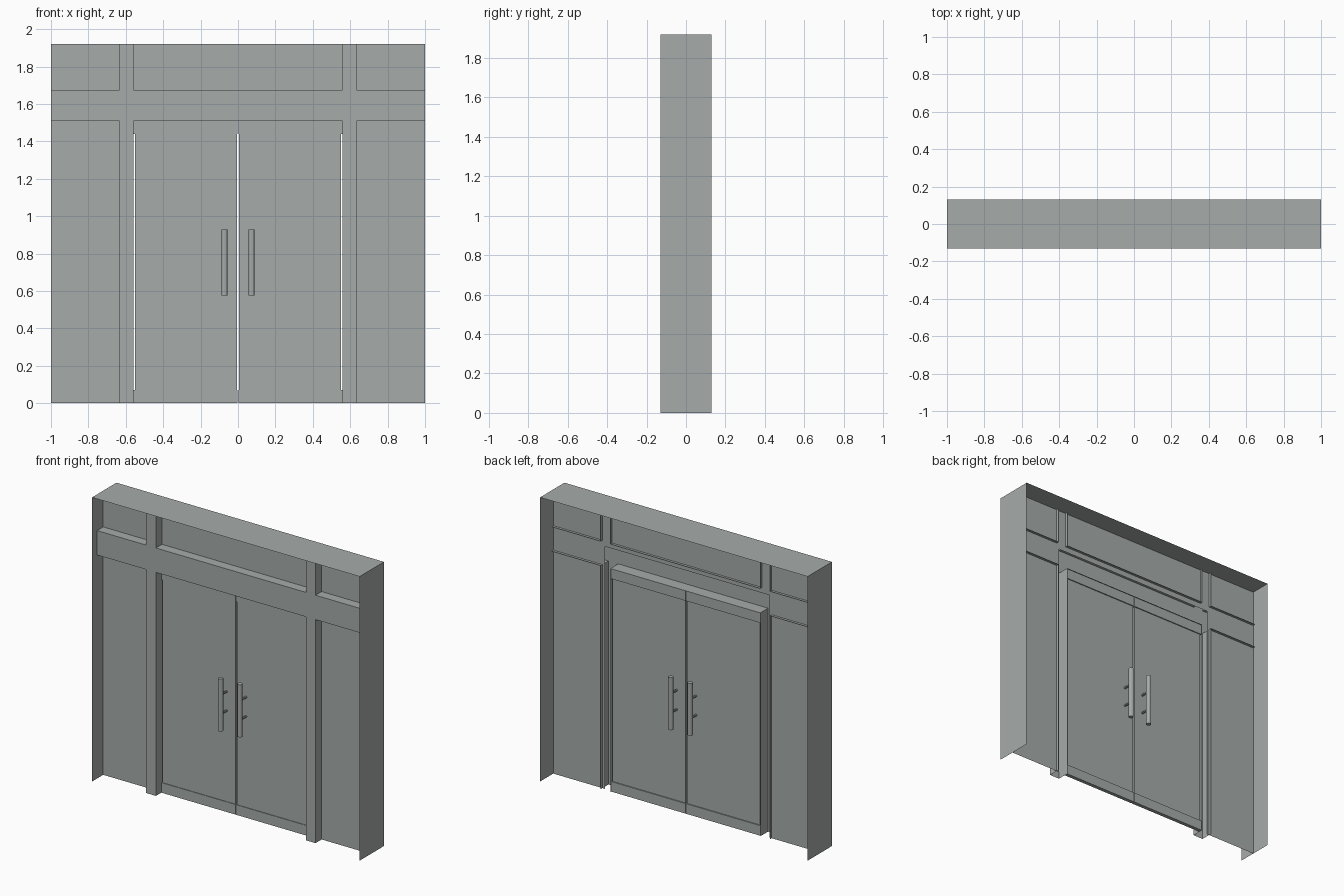
import bpy, math

if "Cube" in bpy.data.objects:
    bpy.data.objects.remove(bpy.data.objects["Cube"])

mat = bpy.data.materials.new("grey_metal")
mat.diffuse_color = (0.38, 0.41, 0.40, 1)
mat.use_nodes = True
mat.node_tree.nodes["Principled BSDF"].inputs["Base Color"].default_value = mat.diffuse_color

W, H, D = 1.0, 1.92, 0.13            # half width, height, half depth
MI, MO = 0.56, 0.633                 # mullion inner / outer x
T0, T1 = 1.51, 1.675                 # transom bottom / top z
YF, YB, YW = -0.076, 0.007, -0.011   # channel front, flange back, wall plane


def finish(name, verts, faces):
    me = bpy.data.meshes.new(name)
    me.from_pydata(verts, [], faces)
    me.materials.append(mat)
    ob = bpy.data.objects.new(name, me)
    bpy.context.collection.objects.link(ob)
    return ob


def sheets(name, quads):
    """Thin surfaces, each a list of four corners."""
    verts, faces = [], []
    for q in quads:
        n = len(verts)
        verts += q
        faces.append((n, n + 1, n + 2, n + 3))
    return finish(name, verts, faces)


def xz(x0, x1, z0, z1, y):           # faces -y
    return [(x0, y, z0), (x1, y, z0), (x1, y, z1), (x0, y, z1)]


def upright(x, z0, z1, y0, y1):
    return [(x, y0, z0), (x, y1, z0), (x, y1, z1), (x, y0, z1)]


def level(z, x0, x1, y0, y1):
    return [(x0, y0, z), (x1, y0, z), (x1, y1, z), (x0, y1, z)]


def box(name, x0, x1, y0, y1, z0, z1):
    v = [(x, y, z) for z in (z0, z1) for y in (y0, y1) for x in (x0, x1)]
    f = [(0, 2, 3, 1), (4, 5, 7, 6), (0, 1, 5, 4), (2, 6, 7, 3), (0, 4, 6, 2), (1, 3, 7, 5)]
    return finish(name, v, f)


def rod(name, r, length, loc, rot, sides):
    bpy.ops.mesh.primitive_cylinder_add(vertices=sides, radius=r, depth=length,
                                        location=loc, rotation=rot)
    ob = bpy.context.object
    ob.name = name
    ob.data.materials.append(mat)


# outer surround: two sides and the top
sheets("surround", [upright(-W, 0, H, D, -D), upright(W, 0, H, -D, D),
                    level(H, -W, W, -D, D)])

# wall panels with the doorway left open
HX, HZ = 0.615, 1.638
sheets("wall_panels", [xz(-W, -HX, 0, HZ, YW), xz(HX, W, 0, HZ, YW),
                       xz(-W, W, HZ, H, YW)])

# front faces of mullions and transom
front = [xz(-W, W, T0, T1, YF)]
for a, b in ((-MO, -MI), (MI, MO)):
    front += [xz(a, b, 0, T0, YF), xz(a, b, T1, H, YF)]
sheets("mullions_and_transom", front)

# flanges running back from the edges of each channel
fl = [level(T0, -MI, MI, YF, YB), level(T1, -MI, MI, YF, YB)]
for s in (-1, 1):
    a, b = sorted((s * MO, s * W))
    fl += [level(T0, a, b, YF, YB), level(T1, a, b, YF, YB)]
    for x in (MI, MO):
        fl += [upright(s * x, 0, T0, YF, YB), upright(s * x, T1, H, YF, YB)]
sheets("channel_flanges", fl)

# two door leaves with rails and pull handles on both faces
for s, side in ((-1, "left"), (1, "right")):
    a, b = sorted((s * 0.006, s * 0.551))
    box(side + "_door_leaf", a, b, -0.018, -0.004, 0.07, 1.44)
    a, b = sorted((s * 0.002, s * 0.558))
    box(side + "_bottom_rail", a, b, -0.022, 0.003, 0.002, 0.07)
    box(side + "_top_rail", a, b, -0.022, 0.003, 1.44, 1.508)
    hx = s * 0.0725
    for y, face in ((-0.082, "front"), (0.058, "back")):
        rod(f"{side}_{face}_handle", 0.0165, 0.355, (hx, y, 0.752), (0, 0, 0), 12)
    for z in (0.685, 0.815):
        rod(side + "_handle_stub", 0.007, 0.14, (hx, -0.012, z), (math.pi / 2, 0, 0), 8)
